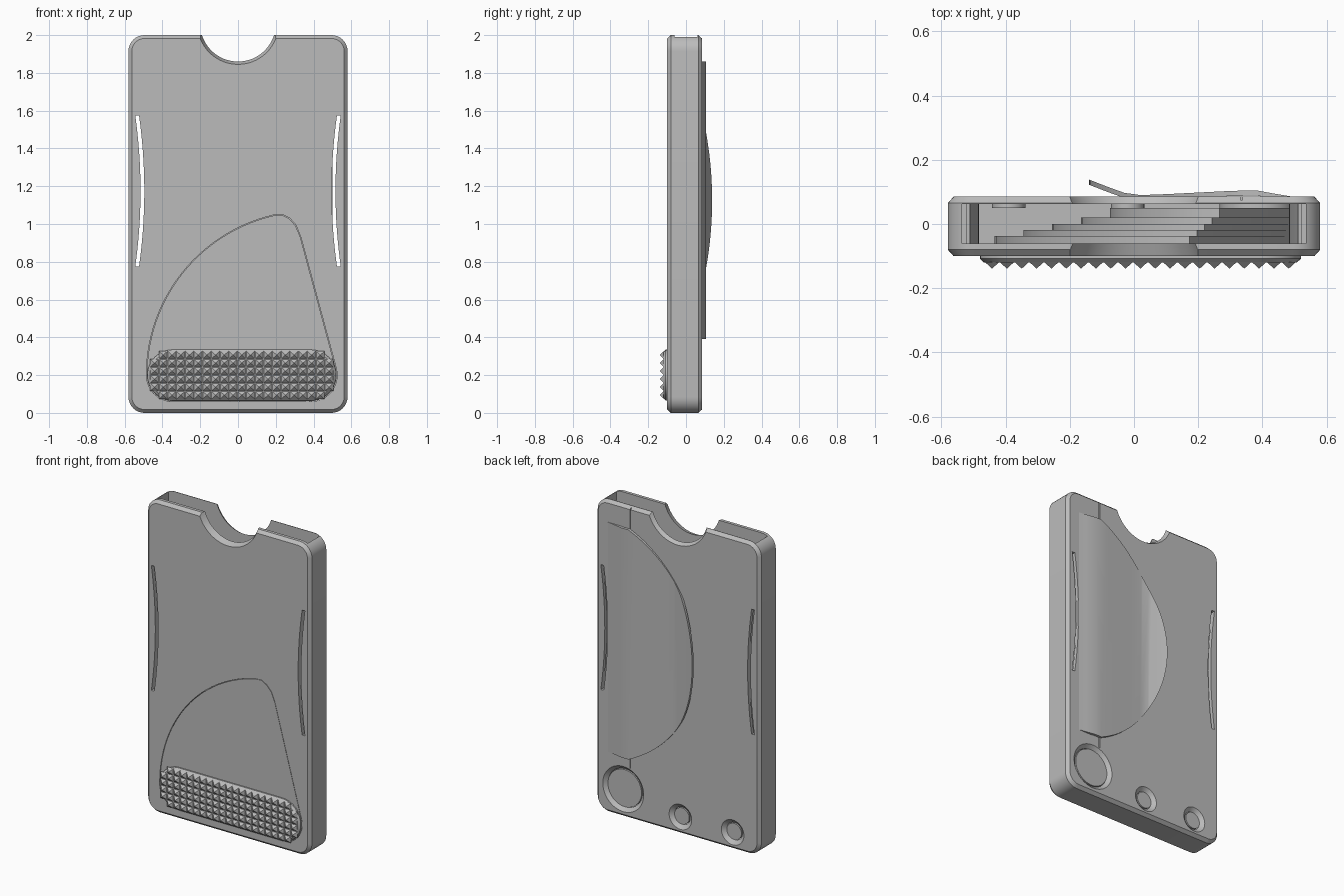
import bpy, bmesh, math

if "Cube" in bpy.data.objects:
    bpy.data.objects.remove(bpy.data.objects["Cube"])

grey = bpy.data.materials.new("mid_grey")
grey.diffuse_color = (0.5, 0.5, 0.5, 1)
grey.use_nodes = True
grey.node_tree.nodes["Principled BSDF"].inputs["Base Color"].default_value = grey.diffuse_color


def finish(name, bm, angle=30):
    bmesh.ops.recalc_face_normals(bm, faces=bm.faces)
    me = bpy.data.meshes.new(name)
    bm.to_mesh(me)
    bm.free()
    ob = bpy.data.objects.new(name, me)
    bpy.context.collection.objects.link(ob)
    me.materials.append(grey)
    smooth(ob, angle)
    return ob


def smooth(ob, angle=30):
    bpy.ops.object.select_all(action='DESELECT')
    ob.select_set(True)
    bpy.context.view_layer.objects.active = ob
    bpy.ops.object.shade_smooth_by_angle(angle=math.radians(angle))


def loft(name, rings):
    """Closed solid from (y, outline) rings."""
    bm = bmesh.new()
    loops = [[bm.verts.new((x, y, z)) for x, z in pts] for y, pts in rings]
    n = len(loops[0])
    for a, b in zip(loops, loops[1:]):
        for i in range(n):
            j = (i + 1) % n
            bm.faces.new((a[i], a[j], b[j], b[i]))
    bm.faces.new(loops[0])
    bm.faces.new(loops[-1])
    return finish(name, bm)


def prism(name, pts, y0, y1):
    return loft(name, [(y0, pts), (y1, pts)])


def arc(cx, cz, r, a0, a1, n):
    return [(cx + r * math.cos(math.radians(a0 + (a1 - a0) * i / n)),
             cz + r * math.sin(math.radians(a0 + (a1 - a0) * i / n))) for i in range(n + 1)]


def circle(cx, cz, r, n=40):
    return arc(cx, cz, r, 0, 360, n)[:-1]


def rect(x0, x1, z0, z1):
    return [(x0, z0), (x1, z0), (x1, z1), (x0, z1)]


def round_rect(hx, z0, z1, r):
    return (arc(hx - r, z1 - r, r, 0, 90, 8) + arc(r - hx, z1 - r, r, 90, 180, 8)
            + arc(r - hx, z0 + r, r, 180, 270, 8) + arc(hx - r, z0 + r, r, 270, 360, 8))


def boolean(ob, cutter, op='DIFFERENCE'):
    m = ob.modifiers.new("cut", 'BOOLEAN')
    m.operation, m.object, m.solver = op, cutter, 'EXACT'
    bpy.context.view_layer.objects.active = ob
    bpy.ops.object.modifier_apply(modifier=m.name)
    bpy.data.objects.remove(cutter)


F, B = -0.10, 0.085            # front and back faces of the shell
PX, PZ = 0.385, 0.20           # lever pivot

# Shell with chamfered rims
outer, inner = round_rect(0.58, 0, 2, 0.085), round_rect(0.562, 0.018, 1.982, 0.067)
shell = loft("shell", [(F, inner), (F + 0.02, outer), (B - 0.02, outer), (B, inner)])

# Card pocket, open at the top
boolean(shell, prism("pocket_cutter", rect(-0.535, 0.535, 0.04, 2.1), -0.06, 0.062))

# Thumb notch, flared towards both faces
wide, tight = circle(0, 2.06, 0.215, 64), circle(0, 2.06, 0.2, 64)
boolean(shell, loft("notch_cutter", [(-0.2, wide), (F, wide), (-0.06, tight),
                                     (0.062, tight), (B, wide), (0.2, wide)]))


# Bowed side slots and the leaf springs beside them
def bowed(side, off, w, z0, z1):
    pts = []
    for s in (1, -1):
        for i in range(17):
            t = (2 * i / 16 - 1) * s
            z = (z0 + z1) / 2 + t * (z1 - z0) / 2
            pts.append((side * (off + 0.028 * t * t + s * w / 2), z))
    return pts


for side, label in ((-1, "left"), (1, "right")):
    boolean(shell, prism("slot_cutter", bowed(side, 0.506, 0.02, 0.775, 1.575), -0.3, 0.3))
    prism("leaf_spring_" + label, bowed(side, 0.488, 0.01, 0.72, 1.63), -0.06, 0.062)


# Fan-shaped lever set flush in the front wall
def fan(gap):
    r = 0.137 + gap
    return (arc(PX, PZ, 0.867 + gap, 180, 103, 28)
            + [(0.235 + gap, 1.047 + gap), (0.272 + gap, 1.027 + gap),
               (0.305 + gap, 0.99 + gap), (0.33 + gap, 0.93)]
            + arc(PX, PZ, r, 15, -90, 12) + arc(-0.345, PZ, r, -90, -172, 10))


boolean(shell, prism("lever_opening_cutter", fan(0.003), -0.2, -0.055))
prism("lever_plate", fan(0), F + 0.001, -0.06)

# Stepped card pushers behind the lever
steps = [0.05, 0.02, 0.0, -0.018, -0.037, -0.06]
for k in range(5):
    pts = arc(PX, PZ, 0.46 + 0.09 * k, 178, 105, 16) + arc(PX, PZ, 0.13, 15, -90, 8)
    prism(f"card_pusher_{k + 1}", pts, steps[k + 1], steps[k])


# Grip pad with pyramid studs
def capsule(r):
    return arc(PX, PZ, r, -90, 90, 16) + arc(-0.345, PZ, r, 90, 270, 16)


prism_base = loft("grip_pad", [(-0.09, capsule(0.135)), (-0.108, capsule(0.135)),
                               (-0.12, capsule(0.122))])
bm = bmesh.new()
p = 0.0462
for i in range(21):
    for j in range(6):
        x, z = 0.02 + (i - 10) * p, PZ + (j - 2.5) * p * 0.92
        dx = max(0, x - PX, -0.345 - x)
        if math.hypot(dx, z - PZ) > 0.128:
            continue
        h = p / 2
        base = [bm.verts.new((x + a * h, -0.118, z + b * h * 0.92))
                for a, b in ((-1, -1), (1, -1), (1, 1), (-1, 1))]
        tip = bm.verts.new((x, -0.139, z))
        for a in range(4):
            bm.faces.new((base[a], base[(a + 1) % 4], tip))
        bm.faces.new(base)
finish("grip_studs", bm)

# Round pockets on the back: pivot and two small ones, each with a sunken disc
for name, x, z, r0, r1 in (("pivot", PX, PZ - 0.02, 0.145, 0.122),
                           ("pin_a", -0.02, 0.11, 0.08, 0.055), ("pin_b", -0.39, 0.11, 0.08, 0.055)):
    boolean(shell, loft("hole_cutter", [(0.05, circle(x, z, r1)), (0.064, circle(x, z, r1)),
                                        (B, circle(x, z, r0)), (0.1, circle(x, z, r0))]))
    prism(name + "_disc", circle(x, z, r1 - 0.003), 0.05, 0.07)

# Hairline grooves above and below the clip
for z0, z1 in ((1.85, 2.05), (0.325, 0.40)):
    boolean(shell, prism("groove_cutter", rect(0.332, 0.338, z0, z1), 0.075, 0.2))
smooth(shell)

# Half-moon belt clip: bent sheet trimmed by an arc
profile = [(0.50, 0.084), (0.44, 0.094), (0.38, 0.105), (0.30, 0.103), (0.20, 0.098),
           (0.10, 0.093), (0.02, 0.090), (-0.03, 0.097), (-0.08, 0.115), (-0.16, 0.146)]
bm = bmesh.new()
ends = []
for z in (0.3, 1.95):
    ends.append([bm.verts.new((x, y, z)) for x, y in profile]
                + [bm.verts.new((x, y - 0.016, z)) for x, y in reversed(profile)])
n = len(ends[0])
for i in range(n):
    j = (i + 1) % n
    bm.faces.new((ends[0][i], ends[0][j], ends[1][j], ends[1][i]))
bm.faces.new(ends[0])
bm.faces.new(ends[1])
clip = finish("belt_clip", bm)
a = math.degrees(math.asin(0.735 / 0.806))
moon = arc(0.666, 1.125, 0.806, 180 - a, 180 + a, 48) + [(0.52, 0.39), (0.52, 1.86)]
boolean(clip, prism("moon_cutter", moon, 0, 0.3), 'INTERSECT')
smooth(clip)
